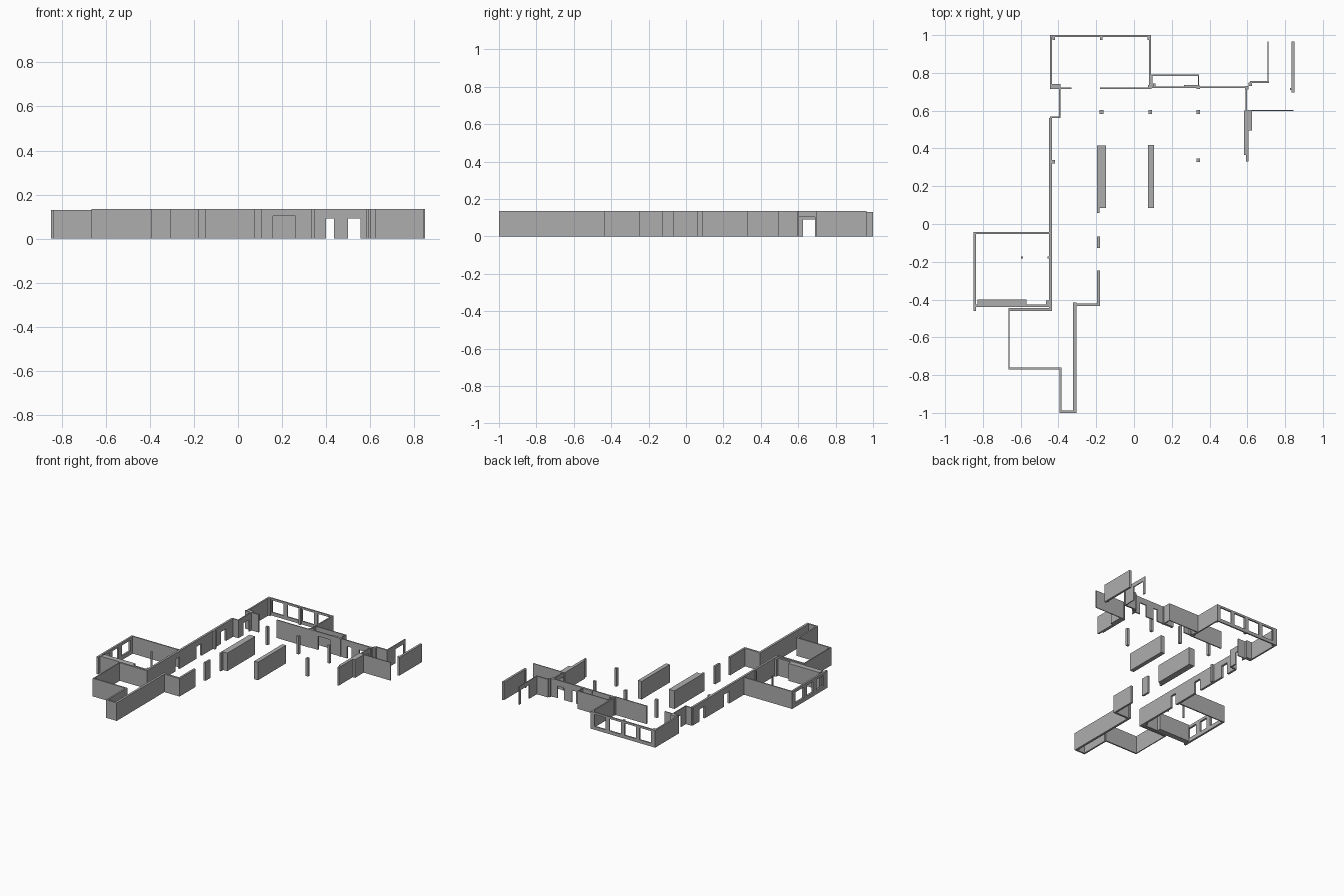
import bpy, bmesh

if "Cube" in bpy.data.objects:
    bpy.data.objects.remove(bpy.data.objects["Cube"])

H = 0.135    # main wall height
HL = 0.13    # height of the two outer rooms

# Darker grey for every wall
GREY = bpy.data.materials.new("wall_grey")
GREY.diffuse_color = (0.42, 0.42, 0.42, 1.0)
GREY.use_nodes = True
GREY.node_tree.nodes["Principled BSDF"].inputs["Base Color"].default_value = GREY.diffuse_color


def wall(name, x0, x1, y0, y1, h=H, holes=()):
    """Wall on a plan rectangle; holes are (start, end, sill, head) along its length."""
    along_x = (x1 - x0) >= (y1 - y0)
    a, b = (x0, x1) if along_x else (y0, y1)
    us = sorted({a, b, *(v for o in holes for v in o[:2])})
    zs = sorted({0.0, h, *(v for o in holes for v in o[2:])})
    bm = bmesh.new()
    cache = {}

    def vert(u, z):
        if (u, z) not in cache:
            cache[u, z] = bm.verts.new((u, y0, z) if along_x else (x0, u, z))
        return cache[u, z]

    # Elevation cells, leaving out the openings
    for ua, ub in zip(us, us[1:]):
        for za, zb in zip(zs, zs[1:]):
            um, zm = (ua + ub) / 2, (za + zb) / 2
            if any(o[0] < um < o[1] and o[2] < zm < o[3] for o in holes):
                continue
            bm.faces.new([vert(ua, za), vert(ub, za), vert(ub, zb), vert(ua, zb)])
    # Extrude to the wall thickness
    ext = bmesh.ops.extrude_face_region(bm, geom=bm.faces[:])
    moved = [g for g in ext["geom"] if isinstance(g, bmesh.types.BMVert)]
    bmesh.ops.translate(bm, verts=moved,
                        vec=(0, y1 - y0, 0) if along_x else (x1 - x0, 0, 0))
    bmesh.ops.recalc_face_normals(bm, faces=bm.faces[:])
    me = bpy.data.meshes.new(name)
    bm.to_mesh(me)
    bm.free()
    me.materials.append(GREY)
    ob = bpy.data.objects.new(name, me)
    bpy.context.collection.objects.link(ob)
    return ob


def column(name, x, y, s=0.02, h=H):
    wall(name, x - s / 2, x + s / 2, y - s / 2, y + s / 2, h)


def door(a, b, top=0.09):
    return (a, b, 0.0, top)


# North room with a row of four windows
windows = [(x, x + 0.095, 0.025, 0.115) for x in (-0.41, -0.285, -0.16, -0.035)]
wall("north_room_back_wall", -0.445, 0.09, 0.99, 1.0, HL, windows)
wall("north_room_left_wall", -0.445, -0.433, 0.72, 0.99, HL)
wall("north_room_right_wall", 0.08, 0.09, 0.72, 0.99, HL)
for x in (-0.425, -0.173, 0.078):
    column("north_room_pier", x, 0.982, 0.015, HL)
wall("north_room_front_wall_left", -0.445, -0.33, 0.716, 0.723)
wall("north_room_front_wall_right", -0.18, 0.09, 0.715, 0.723)
wall("north_room_corner_pier", -0.433, -0.39, 0.723, 0.742)

# Recessed entrance and long west wall with doors
wall("recess_wall", -0.398, -0.39, 0.565, 0.72, H, [door(0.625, 0.69)])
wall("recess_return", -0.445, -0.39, 0.562, 0.57)
wall("long_west_wall", -0.45, -0.434, -0.46, 0.562, H,
     [door(-0.122, -0.07), door(0.13, 0.19), door(0.42, 0.48)])
column("west_wall_pier", -0.426, 0.33, 0.018)

# West room with three windows
west_windows = [(-0.18, -0.08, 0.03, 0.11), (-0.29, -0.22, 0.03, 0.11),
                (-0.415, -0.33, 0.03, 0.11)]
wall("west_room_outer_wall", -0.85, -0.836, -0.46, -0.042, HL, west_windows)
wall("west_room_back_wall", -0.836, -0.45, -0.052, -0.043, HL)
wall("west_room_front_wall", -0.836, -0.45, -0.44, -0.427, HL)
wall("west_room_thick_block", -0.828, -0.57, -0.43, -0.4, HL)
wall("west_room_corner_pier", -0.465, -0.45, -0.427, -0.405, HL)
for x in (-0.592, -0.454):
    column("west_room_post", x, -0.177, 0.01, HL)

# South wing outline
wall("south_wing_back_wall", -0.665, -0.434, -0.46, -0.446)
wall("south_wing_left_wall", -0.665, -0.658, -0.77, -0.46)
wall("south_wing_front_wall", -0.658, -0.385, -0.77, -0.76)
wall("south_stub_left_wall", -0.395, -0.383, -1.0, -0.77)
wall("south_stub_end_wall", -0.383, -0.305, -1.0, -0.988)
wall("south_wing_right_wall", -0.322, -0.305, -0.988, -0.415)
wall("south_wing_return", -0.305, -0.18, -0.435, -0.42)
wall("south_wing_corner_wall", -0.195, -0.18, -0.42, -0.245)

# Interior blocks and columns
wall("corridor_pillar", -0.195, -0.18, -0.127, -0.067)
wall("central_block_left", -0.182, -0.148, 0.085, 0.415)
wall("central_block_left_face", -0.195, -0.182, 0.058, 0.415)
wall("central_block_right", 0.075, 0.106, 0.085, 0.418)
for x, y in ((-0.172, 0.593), (0.085, 0.593), (0.341, 0.593), (0.341, 0.338)):
    column("free_column", x, y, 0.019)

# North-east wall with doors, and the small room behind it
wall("north_east_wall", 0.09, 0.605, 0.719, 0.728, H,
     [door(0.16, 0.262, 0.102), door(0.4, 0.436), door(0.5, 0.556)])
wall("north_east_wall_lining_left", 0.1, 0.115, 0.728, 0.743)
wall("north_east_wall_lining_right", 0.264, 0.335, 0.728, 0.736)
wall("small_room_back_wall", 0.09, 0.345, 0.784, 0.791)
wall("small_room_left_wall", 0.09, 0.097, 0.728, 0.784)
wall("small_room_right_wall", 0.338, 0.345, 0.728, 0.784)
column("small_room_left_pier", 0.085, 0.727, 0.02)
column("small_room_right_pier", 0.341, 0.725, 0.018)

# East side
column("east_corner_pier", 0.597, 0.722, 0.018)
wall("east_door_wall", 0.591, 0.599, 0.6, 0.721, H, [door(0.605, 0.69, 0.103)])
wall("east_wall", 0.583, 0.6, 0.365, 0.6)
wall("east_wall_end", 0.592, 0.605, 0.33, 0.6)
wall("east_wall_thickening", 0.605, 0.624, 0.495, 0.603)
wall("east_thin_wall", 0.6, 0.845, 0.597, 0.603)
wall("east_back_wall", 0.615, 0.714, 0.746, 0.757)
wall("east_back_wall_pier", 0.605, 0.625, 0.73, 0.748)
wall("east_opening_wall", 0.706, 0.713, 0.757, 0.965, H, [door(0.845, 0.945, 0.105)])
wall("far_east_wall", 0.834, 0.85, 0.695, 0.965)
column("far_east_pier", 0.832, 0.714, 0.01)
